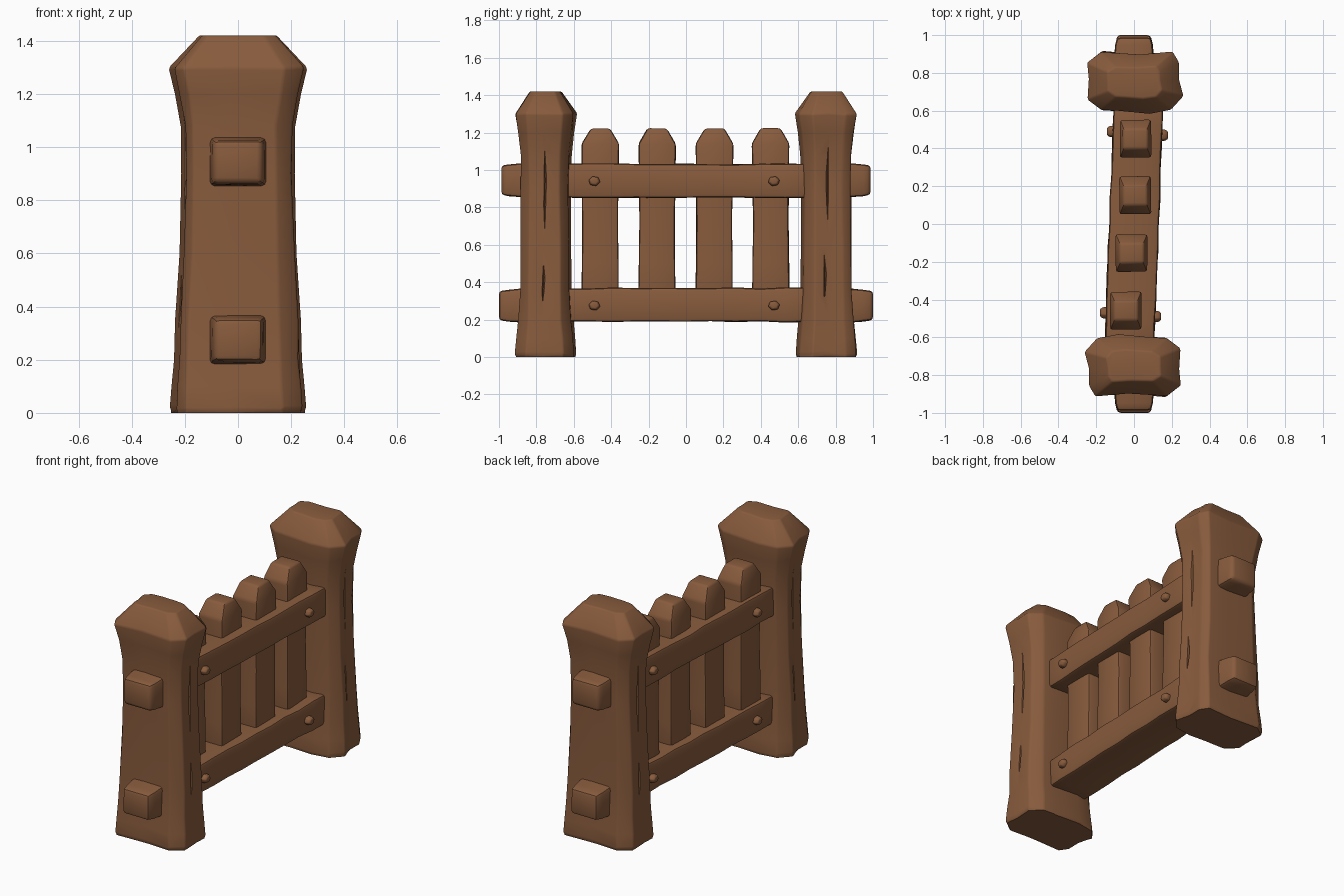
import bpy, bmesh, math, random
from mathutils import Vector, Matrix

if "Cube" in bpy.data.objects:
    bpy.data.objects.remove(bpy.data.objects["Cube"])

random.seed(4)
wood = bpy.data.materials.new("brown wood")
wood.diffuse_color = (0.245, 0.105, 0.046, 1)
wood.use_nodes = True
wood.node_tree.nodes["Principled BSDF"].inputs["Base Color"].default_value = wood.diffuse_color


def loft(name, rings, bevel, jitter=0.0, angle=25):
    """Closed skin through equal-sized rings of points, edges softened."""
    bm = bmesh.new()
    vs = [[bm.verts.new(Vector(p) + Vector([random.uniform(-jitter, jitter) for _ in range(3)]))
           for p in r] for r in rings]
    n = len(vs[0])
    for a, b in zip(vs, vs[1:]):
        for i in range(n):
            bm.faces.new((a[i], a[(i + 1) % n], b[(i + 1) % n], b[i]))
    bm.faces.new(vs[0][::-1])
    bm.faces.new(vs[-1])
    bmesh.ops.recalc_face_normals(bm, faces=bm.faces)
    sharp = [e for e in bm.edges if e.calc_face_angle(0) > math.radians(angle)]
    if bevel:
        bmesh.ops.bevel(bm, geom=sharp, offset=bevel, segments=2, profile=0.5,
                        affect='EDGES', clamp_overlap=True)
    me = bpy.data.meshes.new(name)
    bm.to_mesh(me)
    bm.free()
    me.materials.append(wood)
    ob = bpy.data.objects.new(name, me)
    bpy.context.collection.objects.link(ob)
    return ob


def activate(ob):
    bpy.ops.object.select_all(action='DESELECT')
    ob.select_set(True)
    bpy.context.view_layer.objects.active = ob


def smooth(ob):
    activate(ob)
    bpy.ops.object.shade_smooth_by_angle(angle=math.radians(38))


def turned_copy(ob, name):
    """Second half of the fence: the same part turned half round about z."""
    c = ob.copy()
    c.data = ob.data.copy()
    c.name = name
    c.data.transform(Matrix.Rotation(math.pi, 4, 'Z'))
    bpy.context.collection.objects.link(c)


def rect(cx, cz, hx, hz, y):
    return [(cx - hx, y, cz - hz), (cx + hx, y, cz - hz),
            (cx + hx, y, cz + hz), (cx - hx, y, cz + hz)]


# Post: hewn outline scaled up a waisted profile (z, x scale, y scale)
outline = [(.265, -.07), (.2, -.14), (.085, -.162), (-.09, -.15), (-.175, -.145), (-.25, -.09),
           (-.242, .02), (-.25, .11), (-.175, .167), (.03, .153), (.205, .165), (.24, .11), (.238, .02)]
profile = [(0, .95, .98), (.02, .97, 1), (.1, .95, .97), (.2, .92, .89), (.35, .9, .85), (.6, .85, .83),
           (.9, .815, .81), (1.08, .825, .83), (1.2, .91, .91), (1.3, 1.0, 1.0), (1.42, .56, .52)]
PY = 0.747
rings = [[(x * sx, PY + y * sy, z) for x, y in outline] for z, sx, sy in profile]
post = loft("back_post", rings, 0.009, 0.003, 22)
lift = min(v.co.z for v in post.data.vertices)
for v in post.data.vertices:
    v.co.z = 0 if v.co.z < 0.008 else min(v.co.z, 1.42)


# Cracks in the posts: thin spindles cut from the faces
def crack(x, y, z, rx, ry, half):
    tips = []
    for k, s in ((-1, .05), (-.4, .8), (.2, 1), (1, .05)):
        o = random.uniform(-.006, .006)
        tips.append([(x + rx * s, y + o, z + k * half), (x, y + o + ry * s, z + k * half),
                     (x - rx * s, y + o, z + k * half), (x, y + o - ry * s, z + k * half)])
    cutter = loft("crack_cutter", tips, 0)
    cutter.hide_render = True
    activate(post)
    m = post.modifiers.new("crack", 'BOOLEAN')
    m.operation = 'DIFFERENCE'
    m.solver = 'EXACT'
    m.object = cutter
    bpy.ops.object.modifier_apply(modifier="crack")
    bpy.data.objects.remove(cutter)


crack(.202, .755, .93, .03, .008, .2)
crack(.215, .74, .42, .03, .007, .14)
crack(-.202, .75, .9, .03, .008, .22)
crack(-.216, .765, .4, .03, .007, .12)
smooth(post)
turned_copy(post, "front_post")

# Rail tenons poking through the posts
for label, z, end in (("lower", .275, 1.0), ("upper", .945, .988)):
    peg = loft(f"{label}_back_tenon",
               [rect(0, z, .108, .095, .84), rect(0, z, .105, .09, .885),
                rect(0, z, .098, .085, .95), rect(0, z, .088, .078, end)], 0.018, .002)
    smooth(peg)
    turned_copy(peg, f"{label}_front_tenon")


# Rails: thick beams set slightly askew between the posts
def skew(y):
    return 0.038 * y


for label, z in (("lower", .279), ("upper", .942)):
    ys = [-.66 + 1.32 * i / 10 for i in range(11)]
    rail = loft(f"{label}_rail",
                [rect(skew(y), z, .131 + random.uniform(-.003, .003),
                      .09 + random.uniform(-.003, .003), y) for y in ys], 0.016, .002)
    smooth(rail)

# Pickets with chamfered heads
for i, (y, x) in enumerate(((-.46, -.043), (-.155, -.013), (.15, .006), (.455, .008))):
    levels = [(.24, .083, .1), (.5, .08, .097), (.72, .078, .095), (.95, .08, .098),
              (1.14, .084, .1), (1.222, .064, .052)]
    lean = random.uniform(-.004, .004)
    picket = loft(f"picket_{i + 1}",
                  [[(x + a * hx, y + lean * z + b * hy, z) for a, b in ((-1, -1), (1, -1), (1, 1), (-1, 1))]
                   for z, hx, hy in levels], 0.013, .002)
    smooth(picket)

# Wooden bolts on both faces of both rails
for label, z in (("lower", .275), ("upper", .94)):
    for side in (1, -1):
        y = .47 if side > 0 else .49
        face = skew(y) + side * .131
        steps = ((-.03, .032), (.016, .032), (.03, .022))
        bolt = loft(f"{label}_bolt_{'right' if side > 0 else 'left'}_back",
                    [[(face + side * d, y + r * math.cos(k * math.pi / 3 + .2),
                       z + .85 * r * math.sin(k * math.pi / 3 + .2)) for k in range(6)]
                     for d, r in steps], 0.005)
        smooth(bolt)
        turned_copy(bolt, f"{label}_bolt_{'left' if side > 0 else 'right'}_front")
